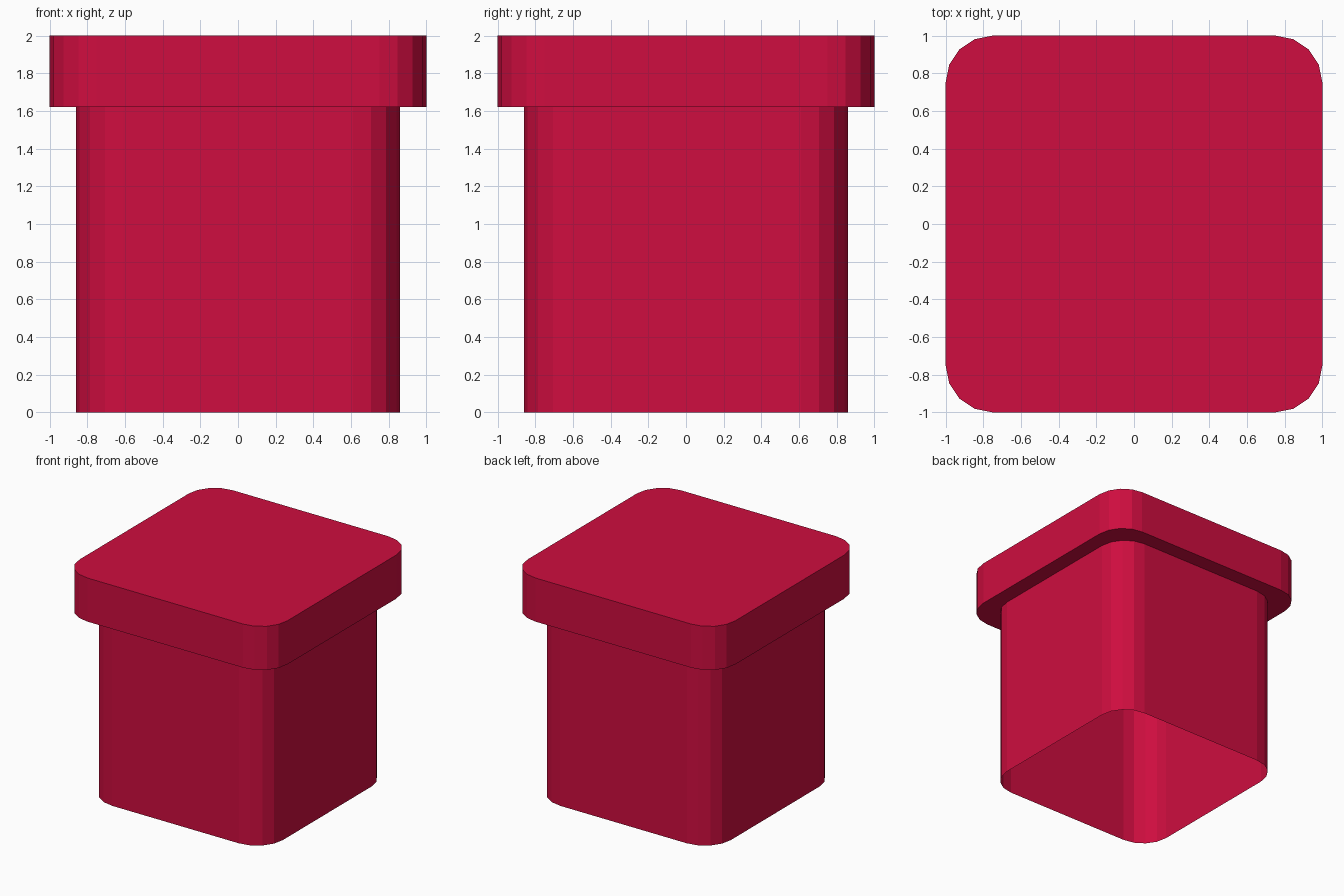
import bpy, bmesh, math

if "Cube" in bpy.data.objects:
    bpy.data.objects.remove(bpy.data.objects["Cube"])

SEGMENTS = 4      # facets per rounded corner
RADIUS = 0.25


def rounded_square(half, z):
    """Outline points of a rounded square, counter-clockwise."""
    points = []
    c = half - RADIUS
    for corner, (sx, sy) in enumerate([(1, 1), (-1, 1), (-1, -1), (1, -1)]):
        for i in range(SEGMENTS + 1):
            a = math.radians(90 * corner + 90 * i / SEGMENTS)
            points.append((sx * c + RADIUS * math.cos(a),
                           sy * c + RADIUS * math.sin(a), z))
    return points


# One hollow shell: body walls, lip underside, rim walls, closed top, open bottom
profile = [(0.86, 0.0), (0.86, 1.62), (1.0, 1.62), (1.0, 2.0)]

bm = bmesh.new()
rings = [[bm.verts.new(p) for p in rounded_square(h, z)] for h, z in profile]
for low, high in zip(rings, rings[1:]):
    n = len(low)
    for i in range(n):
        j = (i + 1) % n
        bm.faces.new((low[i], low[j], high[j], high[i]))
bm.faces.new(rings[-1])

mesh = bpy.data.meshes.new("square_pipe")
bm.to_mesh(mesh)
bm.free()
pipe = bpy.data.objects.new("square_pipe", mesh)
bpy.context.collection.objects.link(pipe)

# Crimson colour
red = bpy.data.materials.new("crimson")
red.diffuse_color = (0.62, 0.004, 0.05, 1)
red.use_nodes = True
red.node_tree.nodes["Principled BSDF"].inputs["Base Color"].default_value = red.diffuse_color
mesh.materials.append(red)
